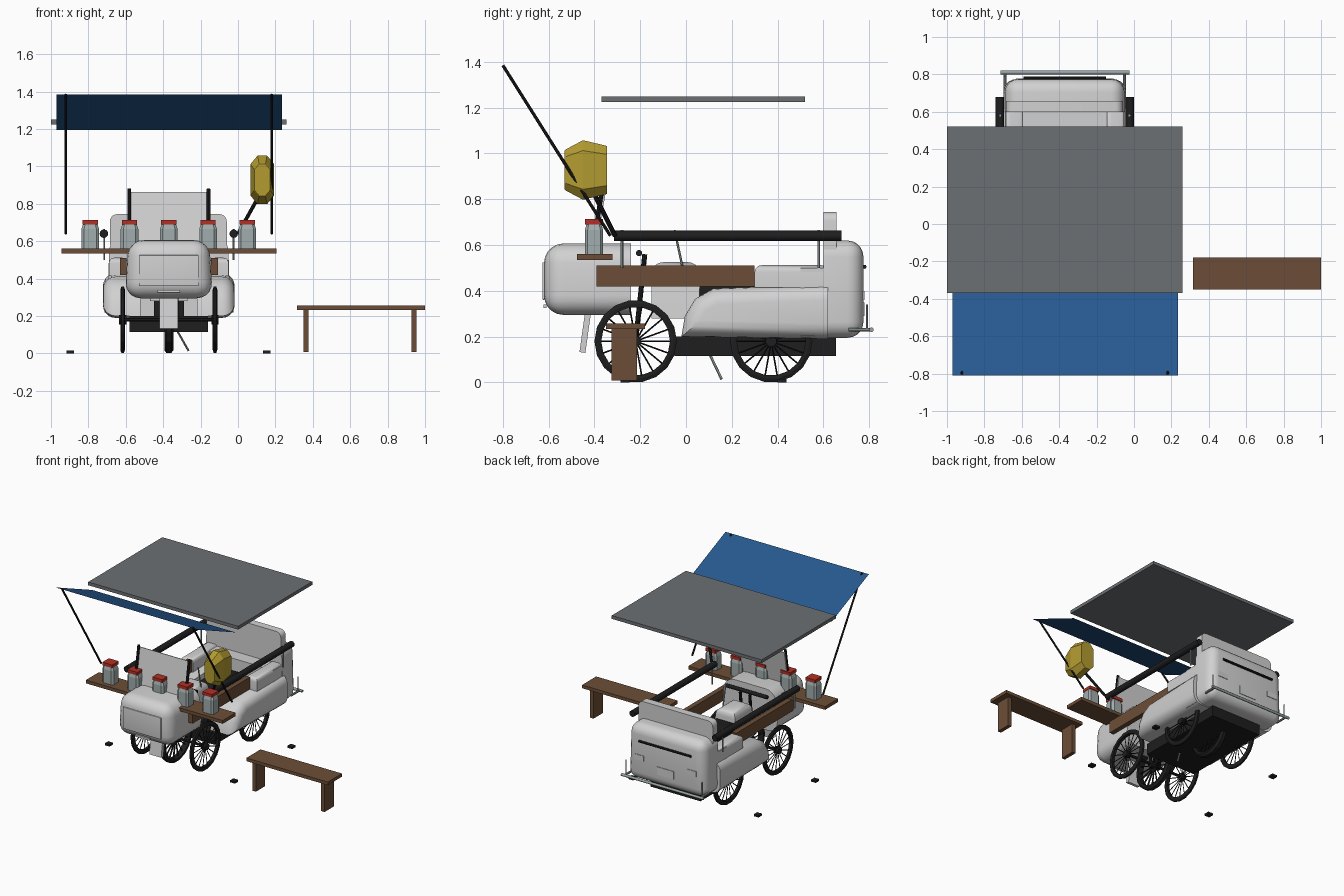
import bpy, bmesh, math
from mathutils import Vector, Matrix

if "Cube" in bpy.data.objects:
    bpy.data.objects.remove(bpy.data.objects["Cube"])

CX = -0.37  # centre line of the cart


def material(name, rgb):
    m = bpy.data.materials.new(name)
    m.use_nodes = True
    m.diffuse_color = (*rgb, 1)
    m.node_tree.nodes["Principled BSDF"].inputs["Base Color"].default_value = (*rgb, 1)
    return m


WHITE = material("body_white", (0.64, 0.64, 0.64))
BLACK = material("rubber_black", (0.013, 0.013, 0.013))
GREY = material("roof_grey", (0.15, 0.16, 0.17))
BLUE = material("awning_blue", (0.02, 0.1, 0.28))
WOOD = material("wood_brown", (0.15, 0.076, 0.038))
RED = material("lid_red", (0.45, 0.03, 0.018))
YELLOW = material("lamp_yellow", (0.45, 0.33, 0.03))
GLASS = material("jar_glass", (0.36, 0.42, 0.42))
METAL = material("metal_grey", (0.32, 0.37, 0.37))


def finish(name, bm, mat, smooth=False):
    bmesh.ops.recalc_face_normals(bm, faces=bm.faces)
    me = bpy.data.meshes.new(name)
    bm.to_mesh(me)
    bm.free()
    me.materials.append(mat)
    ob = bpy.data.objects.new(name, me)
    bpy.context.collection.objects.link(ob)
    if smooth:
        bpy.ops.object.select_all(action='DESELECT')
        ob.select_set(True)
        bpy.context.view_layer.objects.active = ob
        bpy.ops.object.shade_smooth_by_angle(angle=math.radians(40))
    return ob


def bevel(bm, radius, rule):
    edges = [e for e in bm.edges if rule((e.verts[0].co + e.verts[1].co) / 2)]
    bmesh.ops.bevel(bm, geom=edges, offset=radius, segments=5, profile=0.5,
                    affect='EDGES', clamp_overlap=True)


def box(name, xs, ys, zs, mat, radius=0, rule=lambda c: True, taper=1):
    """Box between limits; taper narrows the top in x, rule picks rounded edges."""
    bm = bmesh.new()
    size = Vector((xs[1] - xs[0], ys[1] - ys[0], zs[1] - zs[0]))
    mid = Vector((sum(xs), sum(ys), sum(zs))) / 2
    bmesh.ops.create_cube(bm, size=1)
    for v in bm.verts:
        if v.co.z > 0:
            v.co.x *= taper
        v.co = v.co * size + mid
    if radius:
        bevel(bm, radius, rule)
    return finish(name, bm, mat, radius > 0)


def add_rod(bm, a, b, r, sides):
    a, b = Vector(a), Vector(b)
    turn = (b - a).to_track_quat('Z', 'Y').to_matrix().to_4x4()
    bmesh.ops.create_cone(bm, cap_ends=True, segments=sides, radius1=r, radius2=r,
                          depth=(b - a).length, matrix=Matrix.Translation((a + b) / 2) @ turn)


def rod(name, a, b, r, mat, sides=10):
    bm = bmesh.new()
    add_rod(bm, a, b, r, sides)
    return finish(name, bm, mat, sides > 6)


def loft(name, rings, mat):
    bm = bmesh.new()
    loops = [[bm.verts.new(p) for p in ring] for ring in rings]
    n = len(loops[0])
    for a, b in zip(loops, loops[1:]):
        for i in range(n):
            bm.faces.new((a[i], a[(i + 1) % n], b[(i + 1) % n], b[i]))
    bm.faces.new(loops[0])
    bm.faces.new(loops[-1])
    return finish(name, bm, mat)


# Roof, awning and the slanted awning poles
box("roof", (-1, 0.26), (-0.37, 0.52), (1.225, 1.25), GREY)
bm = bmesh.new()
bm.faces.new([bm.verts.new(p) for p in ((-0.97, -0.81, 1.385), (0.235, -0.81, 1.385),
                                        (0.235, -0.365, 1.195), (-0.97, -0.365, 1.195))])
finish("awning", bm, BLUE)
for side, x in (("right", -0.92), ("left", 0.18)):
    rod(f"awning_pole_{side}", (x, -0.80, 1.385), (x, -0.33, 0.64), 0.007, BLACK, 8)

# Ground pads
for x in (-0.898, 0.155):
    for y in (-0.267, 0.42):
        box("ground_pad", (x - 0.02, x + 0.02), (y - 0.02, y + 0.02), (0, 0.015), BLACK)

# Bench
box("bench_seat", (0.315, 1), (-0.35, -0.18), (0.233, 0.257), WOOD)
for x in (0.35, 0.927):
    box("bench_leg", (x, x + 0.028), (-0.325, -0.213), (0.008, 0.233), WOOD)

# Counter with jars
box("counter", (-0.945, 0.205), (-0.476, -0.32), (0.535, 0.56), WOOD)
for i in range(5):
    x, y = CX + (i - 2) * 0.21, -0.402
    loft("jar", [[(x + sx * w, y + sy * w * 0.85, z) for sx, sy in
                  ((-1, -0.7), (-0.7, -1), (0.7, -1), (1, -0.7),
                   (1, 0.7), (0.7, 1), (-0.7, 1), (-1, 0.7))]
                 for w, z in ((0.047, 0.56), (0.047, 0.665), (0.038, 0.692))], GLASS)
    box("jar_lid", (x - 0.041, x + 0.041), (y - 0.039, y + 0.039), (0.69, 0.713), RED)

# Rounded nose with its face panel, name bar and tilted flap
box("nose", (-0.605, -0.135), (-0.62, -0.24), (0.295, 0.607), WHITE, 0.085,
    lambda c: c.y < -0.25 , taper=0.92)
box("nose_panel", (-0.53, -0.21), (-0.627, -0.618), (0.36, 0.525), WHITE, 0.004)
box("nose_bar", (-0.43, -0.31), (-0.622, -0.61), (0.325, 0.34), WHITE)
flap = box("front_flap", (-0.05, 0.05), (-0.013, 0.013), (-0.09, 0.09), WHITE)
flap.location = (CX, -0.44, 0.22)
flap.rotation_euler = (math.radians(-8), 0, 0)

# Windscreen and its posts
screen = box("windscreen", (-0.215, 0.215), (-0.004, 0.004), (-0.15, 0.15), WHITE)
screen.location = (CX, -0.375, 0.715)
screen.rotation_euler = (math.radians(-10), 0, 0)
for s in (-1, 1):
    rod("windscreen_post", (CX + s * 0.212, -0.405, 0.6), (CX + s * 0.212, -0.36, 0.88),
        0.01, BLACK, 8)

# Mirrored side parts: fenders, arm rests, boards, rails, posts
for s in (-1, 1):
    bm = bmesh.new()
    outline = ((-0.02, 0.2), (-0.005, 0.29), (0.04, 0.365), (0.12, 0.41), (0.62, 0.428), (0.62, 0.19))
    inner, outer = ([bm.verts.new((CX + s * d, y, z)) for y, z in outline] for d in (0.15, 0.352))
    bm.faces.new(inner)
    bm.faces.new(outer)
    for i in range(6):
        j = (i + 1) % 6
        bm.faces.new((inner[i], inner[j], outer[j], outer[i]))
    bevel(bm, 0.07, lambda c: abs(c.x - CX) > 0.35 and c.y < 0.61)
    finish("fender", bm, WHITE, True)
    span = lambda a, b: sorted((CX + s * a, CX + s * b))
    box("arm_rest", span(0.22, 0.32), (0.3, 0.62), (0.415, 0.512), WHITE, 0.03, lambda c: c.z > 0.5)
    box("side_board", span(0.225, 0.262), (-0.39, 0.3), (0.42, 0.51), WOOD)
    rod("side_rail", (CX + s * 0.347, -0.315, 0.64), (CX + s * 0.347, 0.68, 0.64), 0.023, BLACK, 12)
    for y in (-0.28, 0.58):
        rod("rail_post", (CX + s * 0.345, y, 0.5), (CX + s * 0.345, y, 0.665), 0.006, METAL, 6)

# Rear cab, seat, backboard and chassis
box("rear_cab", (-0.7, -0.04), (0.6, 0.775), (0.195, 0.62), WHITE, 0.07,
    lambda c: c.y > 0.61, taper=0.96)
box("rear_seat", (-0.69, -0.05), (0.5, 0.61), (0.2, 0.5), WHITE)
box("backboard", (-0.685, -0.06), (0.6, 0.657), (0.58, 0.745), WHITE, 0.04,
    lambda c: abs(c.x - CX) > 0.3 and c.z > 0.7 and 0.61 < c.y < 0.65)
box("chassis", (-0.58, -0.16), (-0.05, 0.655), (0.115, 0.2), BLACK)

# Rear trim
rod("rear_handle", (-0.59, 0.78, 0.505), (-0.15, 0.78, 0.505), 0.009, BLACK, 8)
rod("rear_bumper", (-0.715, 0.81, 0.23), (-0.025, 0.81, 0.23), 0.01, METAL)
box("rear_plate", (-0.44, -0.3), (0.772, 0.779), (0.29, 0.35), WHITE)
for s in (-1, 1):
    x = CX + s * 0.32
    rod("bumper_bracket", (x, 0.71, 0.23), (x, 0.81, 0.23), 0.008, METAL, 8)
    rod("bumper_upright", (x, 0.79, 0.23), (x, 0.79, 0.34), 0.004, METAL, 6)
    box("tail_lamp", (CX + s * 0.22 - 0.04, CX + s * 0.22 + 0.04), (0.772, 0.779), (0.36, 0.4), WHITE)

# Spoked wheel, built once and shared
R, SPOKES = 0.18, 18
bm = bmesh.new()
profile = [(0.15, -1), (0.165, -1.1), (R, -0.6), (R, 0.6), (0.165, 1.1), (0.15, 1)]
rings = []
for k in range(SPOKES):
    a = math.tau * k / SPOKES
    c, d = math.cos(a), math.sin(a)
    rings.append([bm.verts.new((w * 0.011, r * c, r * d)) for r, w in profile])
    add_rod(bm, (0, 0, 0), (0, 0.155 * c, 0.155 * d), 0.0035, 4)
for k in range(SPOKES):
    p, q = rings[k], rings[(k + 1) % SPOKES]
    for i in range(len(profile)):
        j = (i + 1) % len(profile)
        bm.faces.new((p[i], p[j], q[j], q[i]))
add_rod(bm, (-0.02, 0, 0), (0.02, 0, 0), 0.025, 10)
wheel = finish("wheel", bm, BLACK)
for x, y, width in [(CX + s * 0.247, y, 1) for s in (-1, 1) for y in (-0.22, 0.372)] + \
        [(CX, -0.22, 2), (CX, 0.372, 2)]:
    w = bpy.data.objects.new("wheel", wheel.data)
    w.location, w.scale = (x, y, R), (width, 1, 1)
    bpy.context.collection.objects.link(w)
bpy.data.objects.remove(wheel)
for y in (-0.22, 0.372):
    rod("axle", (CX - 0.25, y, R), (CX + 0.25, y, R), 0.01, BLACK, 8)

# Driver's cycle: fork, handlebar, tank, saddle, lever and stand
for s in (-1, 1):
    rod("fork", (CX + s * 0.04, -0.22, R), (CX + s * 0.04, -0.18, 0.56), 0.011, BLACK, 8)
rod("handlebar", (-0.54, -0.205, 0.565), (-0.2, -0.205, 0.565), 0.014, BLACK)
box("cycle_tank", (-0.47, -0.27), (-0.15, 0.06), (0.28, 0.525), WHITE, 0.05, lambda c: c.z > 0.5, 0.8)
box("saddle", (-0.45, -0.29), (0.05, 0.45), (0.2, 0.45), BLACK, 0.03, lambda c: c.z > 0.4)
rod("gear_lever", (-0.3, -0.05, 0.665), (-0.3, -0.01, 0.48), 0.005, METAL, 6)
rod("side_stand", (-0.33, 0.1, 0.13), (-0.265, 0.155, 0.015), 0.006, METAL, 6)

# Hanging lamp: lofted eight-sided shell
lx, lz = 0.13, 0.928
loft("yellow_lamp", [[(lx + a * w, y, lz + b * h) for a, b in
                      ((-0.4, -1), (0.4, -1), (1, -0.65), (1, 0.65),
                       (0.4, 1), (-0.4, 1), (-1, 0.65), (-1, -0.65))]
                     for y, w, h in ((-0.53, 0.042, 0.085), (-0.525, 0.045, 0.09),
                                     (-0.45, 0.063, 0.13), (-0.345, 0.055, 0.105))], YELLOW)
rod("lamp_arm", (0.1, -0.4, 0.82), (0.0, -0.31, 0.64), 0.01, BLACK, 8)
